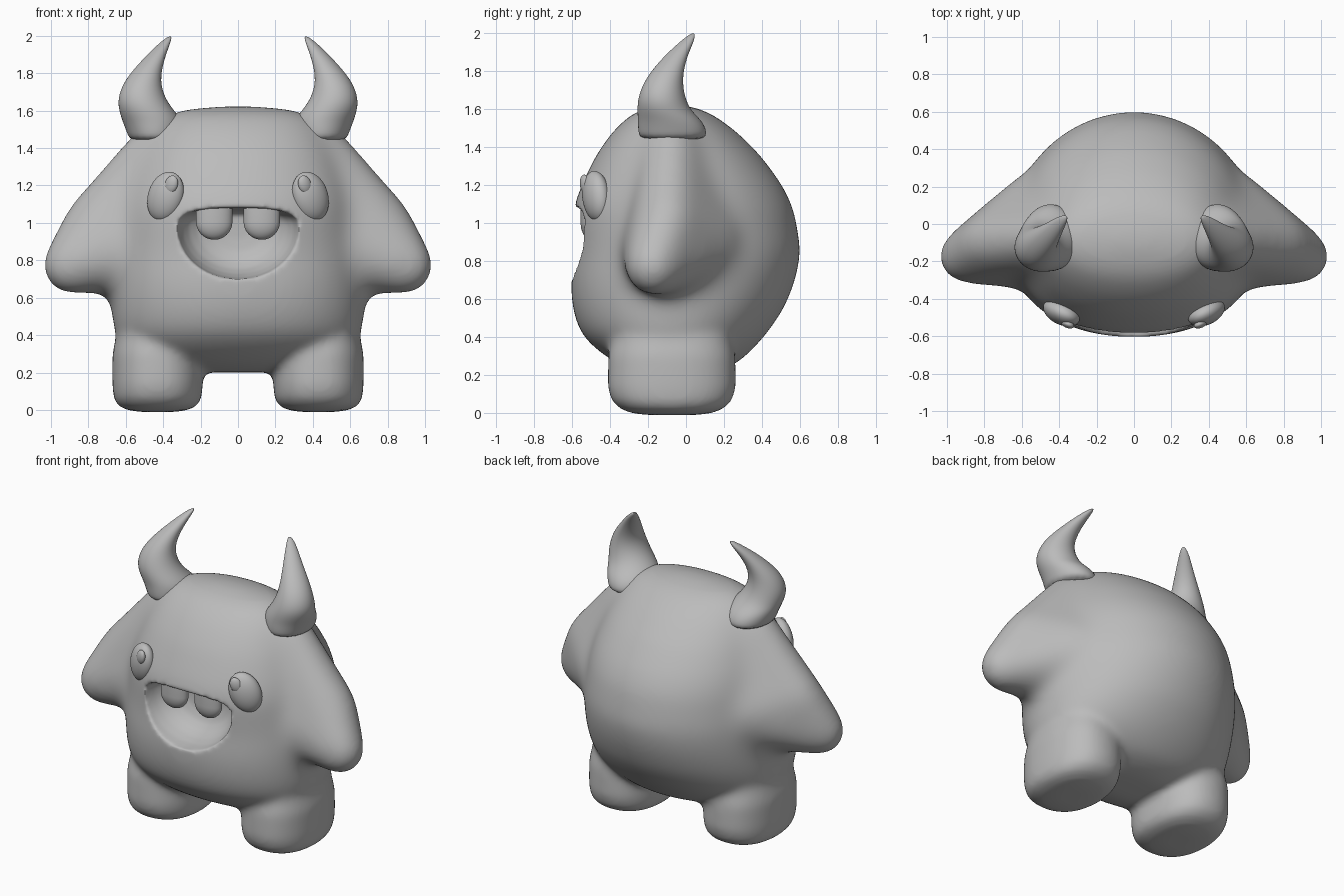
import bpy, bmesh, math
from mathutils import Matrix

cube = bpy.data.objects.get("Cube")
if cube:
    bpy.data.objects.remove(cube)

GREY = (0.5, 0.5, 0.5, 1)
mat = bpy.data.materials.new("clay grey")
mat.use_nodes = True
mat.diffuse_color = GREY
mat.node_tree.nodes["Principled BSDF"].inputs["Base Color"].default_value = GREY


def loft(bm, rings, power=(2, 2), n=48):
    """Stack rounded rings (z, cx, cy, half width, front depth, back depth)."""
    loops = []
    for z, cx, cy, w, front, back in rings:
        loop = []
        for i in range(n):
            a = math.tau * i / n
            c, s = math.cos(a), math.sin(a)
            p = 2 / (power[0] if s < 0 else power[1])
            x = math.copysign(abs(c) ** p, c) * w
            y = math.copysign(abs(s) ** p, s) * (front if s < 0 else back)
            loop.append(bm.verts.new((cx + x, cy + y, z)))
        loops.append(loop)
    for a, b in zip(loops, loops[1:]):
        for i in range(n):
            j = (i + 1) % n
            bm.faces.new((a[i], a[j], b[j], b[i]))
    bm.faces.new(loops[0][::-1])
    bm.faces.new(loops[-1])


def hull(bm, balls):
    """Wrap a convex skin round ellipsoids (centre, radii)."""
    ball = bmesh.new()
    bmesh.ops.create_icosphere(ball, subdivisions=4, radius=1)
    skin = bmesh.new()
    for centre, radii in balls:
        m = Matrix.Translation(centre) @ Matrix.Diagonal((*radii, 1))
        for v in ball.verts:
            skin.verts.new(m @ v.co)
    ball.free()
    bmesh.ops.convex_hull(skin, input=list(skin.verts))
    loose = [v for v in skin.verts if not v.link_faces]
    bmesh.ops.delete(skin, geom=loose, context="VERTS")
    temp = bpy.data.meshes.new("skin")
    skin.to_mesh(temp)
    skin.free()
    bm.from_mesh(temp)
    bpy.data.meshes.remove(temp)


def make(name, bm):
    bmesh.ops.recalc_face_normals(bm, faces=list(bm.faces))
    me = bpy.data.meshes.new(name)
    bm.to_mesh(me)
    bm.free()
    me.materials.append(mat)
    ob = bpy.data.objects.new(name, me)
    bpy.context.collection.objects.link(ob)
    return ob


def select(ob):
    bpy.ops.object.select_all(action="DESELECT")
    ob.select_set(True)
    bpy.context.view_layer.objects.active = ob


def finish(ob, angle=60):
    select(ob)
    bpy.ops.object.shade_smooth_by_angle(angle=math.radians(angle))


# Torso: height, half width, front and back depth about y = -0.08
bm = bmesh.new()
torso = [(.2, .3, .12, .2), (.25, .5, .27, .34), (.33, .63, .39, .43),
         (.42, .67, .48, .51), (.55, .68, .52, .6), (.7, .68, .53, .66),
         (.85, .67, .51, .69), (1.08, .64, .52, .65), (1.2, .61, .47, .59),
         (1.35, .55, .4, .48), (1.48, .48, .31, .35), (1.575, .4, .21, .22),
         (1.61, .3, .12, .13), (1.625, .12, .05, .05)]
loft(bm, [(z, 0, -.08, w, f, b) for z, w, f, b in torso], (2.2, 2))

# Sloping arms
for s in (-1, 1):
    hull(bm, [((s * .42, -.08, 1.36), (.19, .16, .19)),
              ((s * .775, -.1, 1.0), (.16, .16, .16)),
              ((s * .895, -.175, .77), (.16, .15, .16)),
              ((s * .5, -.03, .9), (.25, .33, .26))])
body = make("body", bm)

# Stubby legs
bm = bmesh.new()
leg = [(-.012, .08, .12), (-.002, .16, .21), (.02, .21, .27), (.06, .235, .315),
       (.13, .242, .338), (.3, .242, .335), (.45, .21, .3)]
for s in (-1, 1):
    loft(bm, [(z, s * .43, -.075, w, d, d) for z, w, d in leg], (2.3, 2.3))
legs = make("legs", bm)
legs.hide_render = True

# Mouth cavity cutter, lofted inward from the face
bm = bmesh.new()
bowl = [(.75, 1), (.58, 1), (.52, .97), (.46, .9), (.41, .8), (.37, .65), (.345, .45), (.335, .2)]
loft(bm, [(z, 0, .97, .33 * k, .27 * k, .11 * (.5 + .5 * k)) for z, k in bowl], (2, 3))
bmesh.ops.rotate(bm, verts=list(bm.verts), matrix=Matrix.Rotation(math.pi / 2, 3, "X"))
cutter = make("mouth_cutter", bm)
cutter.hide_render = True


def fuse(voxel, repeats):
    m = body.modifiers.new("fuse", "REMESH")
    m.mode, m.voxel_size = "VOXEL", voxel
    m = body.modifiers.new("soften", "SMOOTH")
    m.factor, m.iterations = .5, repeats


def combine(other, operation):
    m = body.modifiers.new("combine", "BOOLEAN")
    m.operation, m.object, m.solver = operation, other, "EXACT"


# Blend arms into torso, add the legs, then carve the mouth
fuse(.025, 50)
combine(legs, "UNION")
fuse(.02, 14)
combine(cutter, "DIFFERENCE")
fuse(.0125, 6)
select(body)
for name in [m.name for m in body.modifiers]:
    bpy.ops.object.modifier_apply(modifier=name)
bpy.data.objects.remove(legs)
bpy.data.objects.remove(cutter)
finish(body, 180)

# Horn sections: height, centre x and y, half width, half depth
HORN = [(1.43, .445, -.07, .13, .17), (1.48, .445, -.07, .15, .185), (1.54, .455, -.085, .163, .17),
        (1.59, .483, -.115, .152, .143), (1.66, .517, -.13, .13, .125), (1.76, .515, -.118, .097, .098),
        (1.87, .455, -.06, .06, .064), (1.95, .4, .002, .034, .038), (1.985, .373, .028, .018, .02),
        (1.997, .363, .037, .006, .006)]

for s, side in ((-1, "right"), (1, "left")):
    bm = bmesh.new()
    loft(bm, [(z, s * x, y, w, d, d) for z, x, y, w, d in HORN], n=20)
    horn = make(side + "_horn", bm)
    smooth = horn.modifiers.new("round", "SUBSURF")
    smooth.levels = smooth.render_levels = 2
    finish(horn)

    # Eye and its highlight, turned outward with the top leaning in
    turn = Matrix.Rotation(s * .45, 4, "Z") @ Matrix.Rotation(-s * .35, 4, "Y")
    for part, pos, size in (("eye", (.387, -.473, 1.14), (.1, .065, .137)),
                            ("pupil", (.357, -.533, 1.205), (.037, .022, .05))):
        bm = bmesh.new()
        hull(bm, [((0, 0, 0), size)])
        place = Matrix.Translation((s * pos[0], pos[1], pos[2])) @ turn
        bmesh.ops.transform(bm, matrix=place, verts=list(bm.verts))
        finish(make(side + "_" + part, bm))

    # Rounded tooth hanging from the upper lip
    bm = bmesh.new()
    hull(bm, [((s * .127, -.5, z), (.097, .055, .095)) for z in (1.005, 1.07)])
    finish(make(side + "_tooth", bm))
